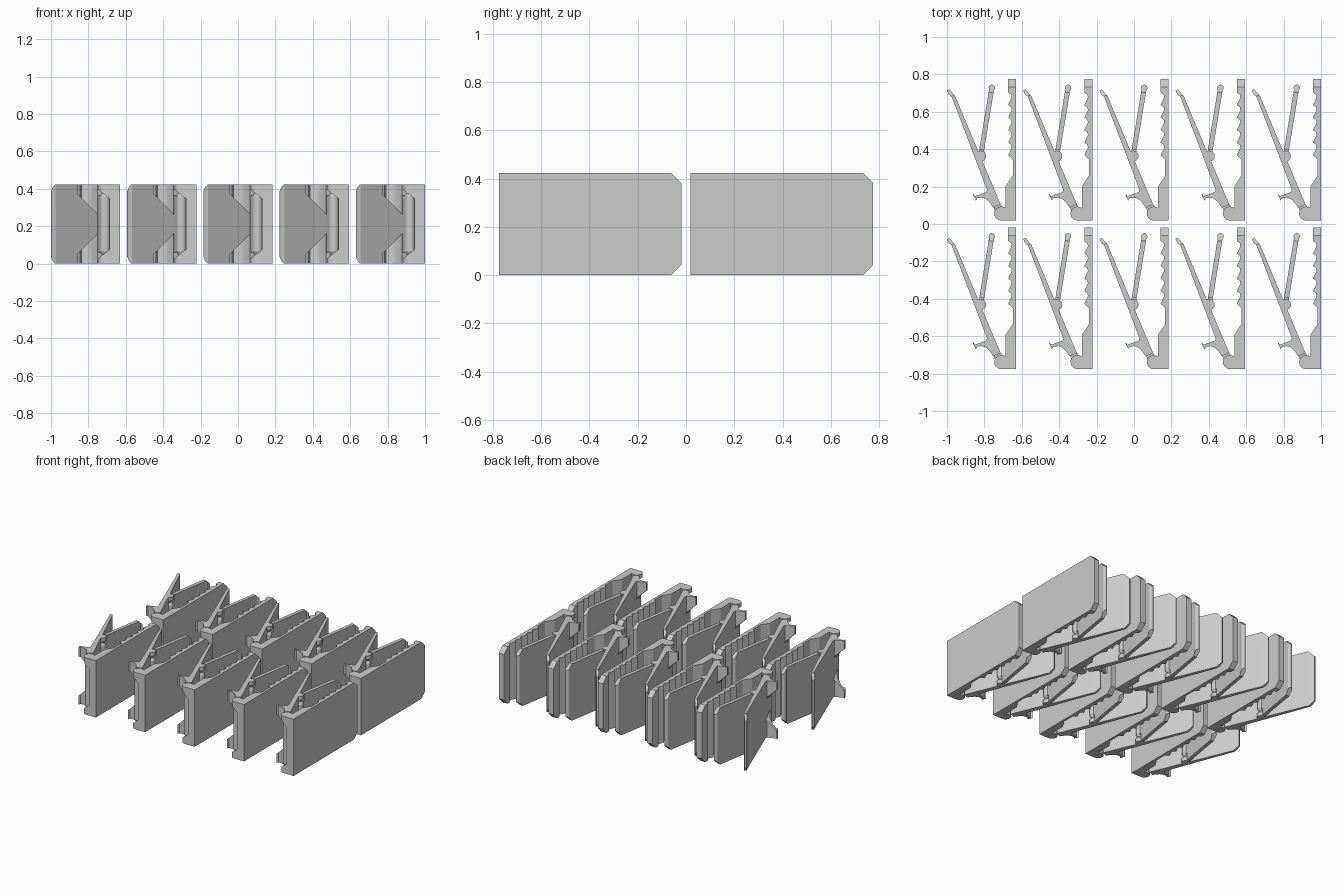
import bpy, bmesh, math
from mathutils import Vector, Matrix

if "Cube" in bpy.data.objects:
    bpy.data.objects.remove(bpy.data.objects["Cube"], do_unlink=True)

HEIGHT = 0.424
CHAMFER = 0.042
PITCH_X, PITCH_Y = 0.4075, 0.794
HINGE = Vector((-0.71, 0.056))      # base to arm
PIVOT = Vector((-0.82, 0.363))      # arm to strut

grey = bpy.data.materials.new("plain grey")
grey.use_nodes = True
grey.diffuse_color = (0.6, 0.6, 0.6, 1)
grey.node_tree.nodes["Principled BSDF"].inputs["Base Color"].default_value = (0.6, 0.6, 0.6, 1)


def prism(points, z0=0.0, z1=HEIGHT):
    """Extrude an outline in the xy plane from z0 to z1."""
    bm = bmesh.new()
    face = bm.faces.new([bm.verts.new((p[0], p[1], z0)) for p in points])
    out = bmesh.ops.extrude_face_region(bm, geom=[face])
    verts = [g for g in out["geom"] if isinstance(g, bmesh.types.BMVert)]
    bmesh.ops.translate(bm, verts=verts, vec=(0, 0, z1 - z0))
    bmesh.ops.recalc_face_normals(bm, faces=bm.faces)
    return bm


def cut(bm, point, normal):
    """Remove everything on the normal side of a plane and cap the cut."""
    out = bmesh.ops.bisect_plane(bm, geom=bm.verts[:] + bm.edges[:] + bm.faces[:],
                                 plane_co=point, plane_no=normal, clear_outer=True)
    edges = [g for g in out["geom_cut"] if isinstance(g, bmesh.types.BMEdge)]
    bmesh.ops.holes_fill(bm, edges=edges, sides=0)
    bmesh.ops.recalc_face_normals(bm, faces=bm.faces)
    return bm


def chamfer_end(bm, tip, direction):
    """Bevel the upper and lower corners at the free end of a plate."""
    start = Vector(tip) - Vector(direction).normalized() * CHAMFER
    d = Vector(direction).normalized()
    cut(bm, (start.x, start.y, HEIGHT), (d.x, d.y, 1))
    cut(bm, (start.x, start.y, 0), (d.x, d.y, -1))
    return bm


def lathe(center, rings):
    """Stack of round sections, each given as radius and height."""
    bm = bmesh.new()
    for (r0, z0), (r1, z1) in zip(rings, rings[1:]):
        at = Matrix.Translation((center.x, center.y, (z0 + z1) / 2))
        bmesh.ops.create_cone(bm, segments=32, radius1=r0, radius2=r1, depth=z1 - z0,
                              cap_ends=True, matrix=at)
    return bm


def flipped(bm):
    """Mirror a piece to the other end of the height."""
    copy = bm.copy()
    for v in copy.verts:
        v.co.z = HEIGHT - v.co.z
    bmesh.ops.recalc_face_normals(copy, faces=copy.faces)
    return copy


def arc(center, radius, a0, a1, steps=16):
    angles = [math.radians(a0 + (a1 - a0) * i / steps) for i in range(steps + 1)]
    return [(center.x + radius * math.cos(a), center.y + radius * math.sin(a)) for a in angles]


def barrel(center, radius):
    """Knuckle with conical ends that sits between two cheeks."""
    low, core = 0.035, radius * 0.4
    return lathe(center, [(core, low), (radius, low + 0.03),
                          (radius, HEIGHT - low - 0.03), (core, HEIGHT - low)])


def make_part(name, pieces):
    bm = bmesh.new()
    for piece in pieces:
        temp = bpy.data.meshes.new("temp")
        piece.to_mesh(temp)
        piece.free()
        bm.from_mesh(temp)
        bpy.data.meshes.remove(temp)
    mesh = bpy.data.meshes.new(name)
    bm.to_mesh(mesh)
    bm.free()
    mesh.materials.append(grey)
    obj = bpy.data.objects.new(name, mesh)
    bpy.context.collection.objects.link(obj)
    bpy.ops.object.select_all(action="DESELECT")
    obj.select_set(True)
    bpy.context.view_layer.objects.active = obj
    bpy.ops.object.shade_smooth_by_angle(angle=math.radians(30))
    return obj


# Base plate with ratchet teeth
outline = [(-0.63, 0.019), (-0.63, 0.775), (-0.673, 0.775), (-0.673, 0.703)]
for i in range(5):
    y = 0.703 - 0.067 * i
    outline += [(-0.656, y - 0.012), (-0.654, y - 0.027), (-0.673, y - 0.067)]
outline += [(-0.648, 0.345), (-0.648, 0.259), (-0.686, 0.202), (-0.686, 0.019)]
base = chamfer_end(prism(outline), (-0.65, 0.775), (0, 1))

# Hinge cheeks at both ends of the base, sloping back to the plate
cheek_outline = [(-0.68, 0.019)] + [(-0.68, 0.085)] + arc(HINGE, 0.037, 60, 270)
cheek = cut(prism(cheek_outline, 0, 0.08), (-0.747, 0, 0.028), (-0.8, 0, 1))
base_plate = make_part("base_plate", [base, flipped(cheek), cheek])

# Leaning arm with hooked tip
arm = chamfer_end(prism([(-1, 0.714), (-0.988, 0.72), (-0.956, 0.683), (-0.713, 0.104),
                         (-0.75, 0.088), (-0.975, 0.681), (-0.99, 0.692)]),
                  (-0.997, 0.72), (-0.39, 0.92))
arm_web = prism([(-0.75, 0.09), (-0.713, 0.106), (-0.687, 0.06), (-0.735, 0.045)],
                0.06, HEIGHT - 0.06)

# Two curved ledge ears on the arm, narrowing toward their lips
ear = prism([(-0.786, 0.184), (-0.789, 0.171), (-0.852, 0.148), (-0.857, 0.16),
             (-0.861, 0.157), (-0.846, 0.125), (-0.838, 0.138), (-0.815, 0.141),
             (-0.798, 0.137), (-0.783, 0.127), (-0.768, 0.11), (-0.752, 0.086),
             (-0.74, 0.1), (-0.772, 0.18)], 0.2)
cut(ear, (-0.858, 0, 0.37), (-1, 0, -1))

# Pivot cheeks at both ends of the arm
disc = lathe(PIVOT, [(0.029, 0), (0.029, 0.028), (0.012, 0.05)])
leaning_arm = make_part("leaning_arm", [arm, arm_web, barrel(HINGE, 0.028),
                                        flipped(ear), ear, flipped(disc), disc])

# Strut plate with a round nose that drops into the teeth
nose = Vector((-0.76, 0.728))
along = (nose - PIVOT).normalized()
side = Vector((along.y, -along.x))


def strip(start, end, half):
    return [start - side * half, start + side * half, end + side * half, end - side * half]


nose_end = nose + along * 0.017
plate = chamfer_end(prism(strip(PIVOT + along * 0.036, nose, 0.013)), nose_end, along)
bulb = chamfer_end(prism(arc(nose, 0.017, 0, 345, 23)), nose_end, along)
strut_web = prism(strip(PIVOT, PIVOT + along * 0.04, 0.013), 0.055, HEIGHT - 0.055)
strut = make_part("strut", [plate, bulb, strut_web, barrel(PIVOT, 0.027)])

# Five by two grid of folding stands
for row in range(2):
    for col in range(5):
        if row == col == 0:
            continue
        for part in (base_plate, leaning_arm, strut):
            copy = part.copy()
            copy.location = (PITCH_X * col, -PITCH_Y * row, 0)
            bpy.context.collection.objects.link(copy)
